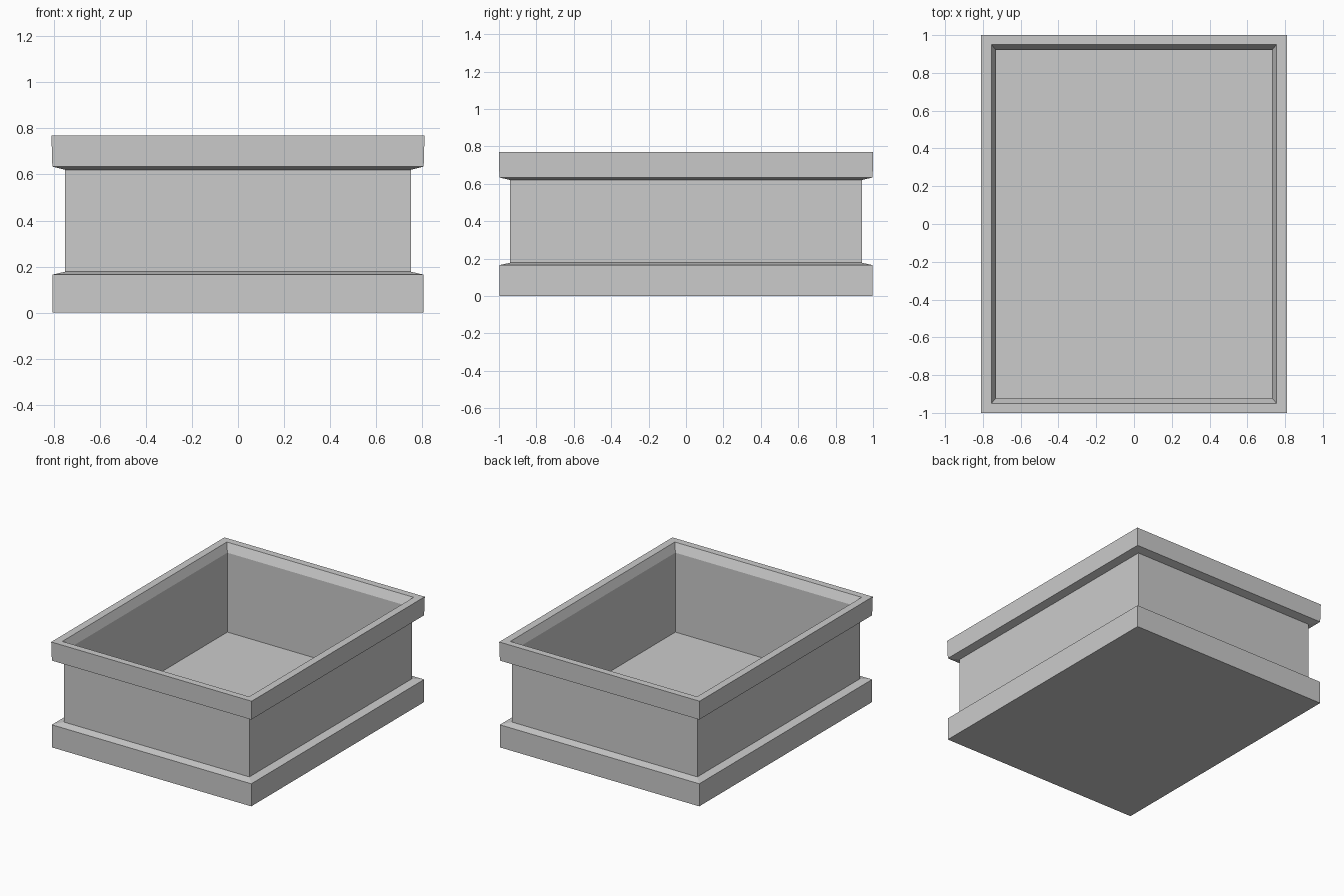
import bpy
import bmesh

cube = bpy.data.objects.get("Cube")
if cube:
    bpy.data.objects.remove(cube, do_unlink=True)

# Single plain grey
GREY = (0.6, 0.6, 0.6, 1.0)
grey = bpy.data.materials.new("plain_grey")
grey.use_nodes = True
grey.diffuse_color = GREY
for node in grey.node_tree.nodes:
    if node.type == 'BSDF_PRINCIPLED':
        node.inputs["Base Color"].default_value = GREY


def loft(name, rings, cap_first=False, cap_last=False):
    """Join rectangular rings, each (half width, half depth, height)."""
    bm = bmesh.new()
    loops = [[bm.verts.new((sx * hx, sy * hy, z))
              for sx, sy in ((-1, -1), (1, -1), (1, 1), (-1, 1))]
             for hx, hy, z in rings]
    for low, high in zip(loops, loops[1:]):
        for i in range(4):
            j = (i + 1) % 4
            bm.faces.new((low[i], low[j], high[j], high[i]))
    if cap_first:
        bm.faces.new(loops[0][::-1])
    if cap_last:
        bm.faces.new(loops[-1])
    mesh = bpy.data.meshes.new(name)
    bm.to_mesh(mesh)
    bm.free()
    mesh.materials.append(grey)
    obj = bpy.data.objects.new(name, mesh)
    bpy.context.collection.objects.link(obj)
    return obj


# Corners of the cross-section, from the underside up and over to the floor
wall_low = (0.75, 0.94, 0.178)
wall_high = (0.75, 0.94, 0.62)
lining_top = (0.73, 0.92, 0.71)

# Plinth with a shallow sloped top
loft("base_plinth", [(0.806, 0.998, 0), (0.806, 0.998, 0.165), wall_low],
     cap_first=True)

# Recessed outer wall
loft("outer_wall", [wall_low, wall_high])

# Overhanging rim, slightly flared, with a bevelled inner lip
loft("top_rim", [wall_high, (0.806, 0.998, 0.634), (0.81, 1.0, 0.77),
                 (0.755, 0.95, 0.77), lining_top])

# Inside walls and floor
loft("inner_lining", [lining_top, (0.73, 0.92, 0.13)], cap_last=True)
